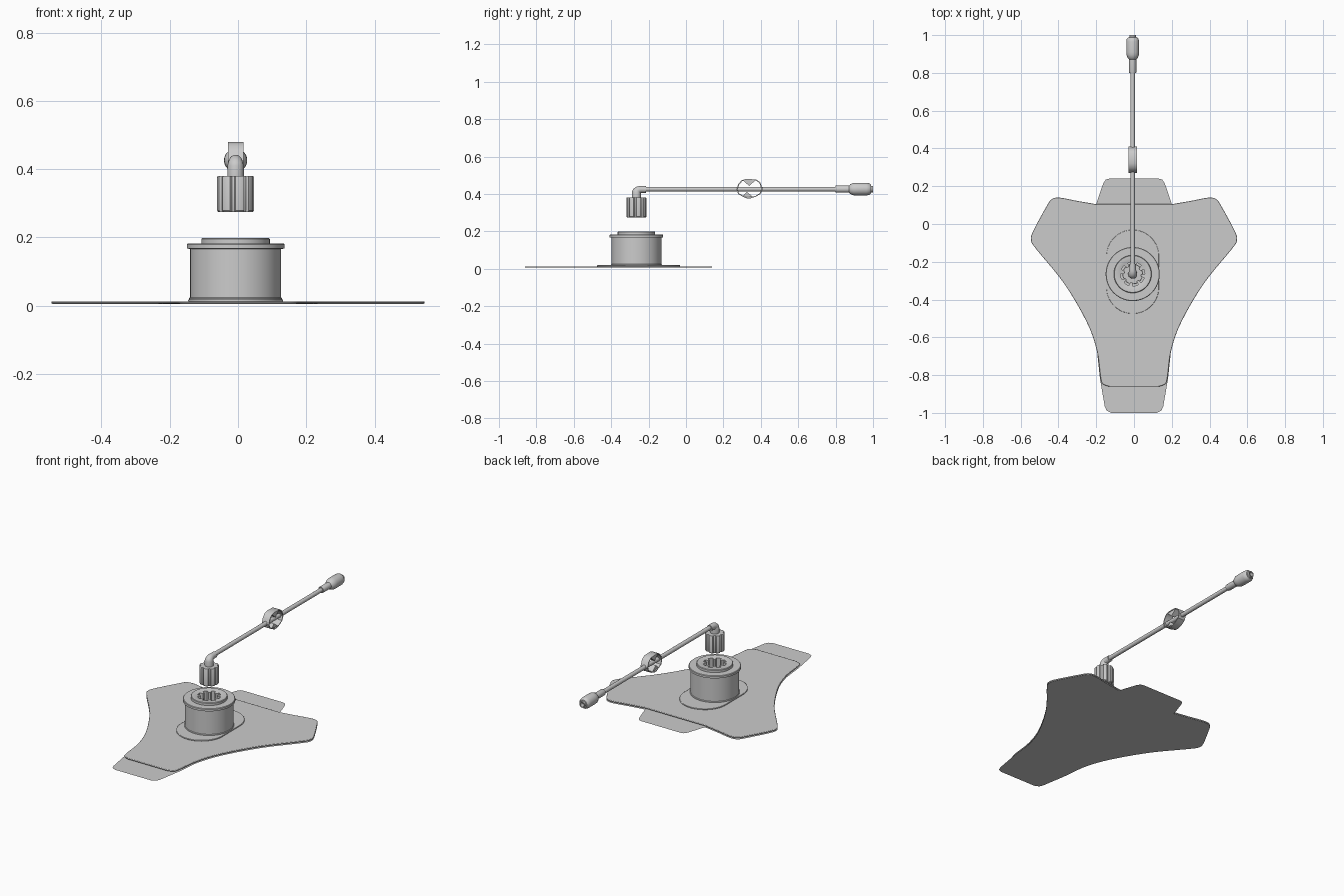
import bpy, bmesh, math
from mathutils import Vector

if "Cube" in bpy.data.objects:
    bpy.data.objects.remove(bpy.data.objects["Cube"])

CX, CY, TZ = -0.007, -0.265, 0.426   # hub centre and tube height


def finish(name, bm, bevel=0):
    bmesh.ops.remove_doubles(bm, verts=bm.verts, dist=1e-6)
    if any(len(e.link_faces) == 2 for e in bm.edges):
        bmesh.ops.recalc_face_normals(bm, faces=bm.faces)
    me = bpy.data.meshes.new(name)
    bm.to_mesh(me)
    bm.free()
    ob = bpy.data.objects.new(name, me)
    bpy.context.collection.objects.link(ob)
    if bevel:
        m = ob.modifiers.new("bevel", 'BEVEL')
        m.width, m.segments, m.limit_method = bevel, 2, 'ANGLE'
        m.angle_limit = math.radians(60)
    bpy.ops.object.select_all(action='DESELECT')
    ob.select_set(True)
    bpy.context.view_layer.objects.active = ob
    bpy.ops.object.shade_smooth_by_angle(angle=math.radians(35))
    return ob


def loft(name, rings, bevel=0):
    """Skin equal-length point rings and cap both ends."""
    bm = bmesh.new()
    vs = [[bm.verts.new(p) for p in r] for r in rings]
    n = len(rings[0])
    for a, b in zip(vs, vs[1:]):
        for i in range(n):
            j = (i + 1) % n
            bm.faces.new((a[i], a[j], b[j], b[i]))
    bm.faces.new(vs[0][::-1])
    bm.faces.new(vs[-1])
    return finish(name, bm, bevel)


def prism(name, outline, z0, z1, bevel=0):
    return loft(name, [[(x, y, z) for x, y in outline] for z in (z0, z1)], bevel)


def turned(name, profile, n=64, axis='Z', teeth=8):
    """Profile of (radius, height[, groove radius]); grooves make a splined ring."""
    rings = []
    for r, h, *g in profile:
        ring = []
        for i in range(n):
            a = 2 * math.pi * i / n
            rr = g[0] if g and (i * teeth / n) % 1 >= 0.6 else r
            c, s = rr * math.cos(a), rr * math.sin(a)
            ring.append((CX + c, CY + s, h) if axis == 'Z' else (CX + c, h, TZ + s))
        rings.append(ring)
    return loft(name, rings)


def smooth(pts, steps=5):
    """Catmull-Rom curve through an open list of points."""
    p = [Vector(q) for q in pts]
    p = [p[0]] + p + [p[-1]]
    out = []
    for a, b, c, d in zip(p, p[1:], p[2:], p[3:]):
        for k in range(steps):
            t = k / steps
            out.append(0.5 * (2 * b + (c - a) * t + (2 * a - 5 * b + 4 * c - d) * t * t
                              + (3 * b - a - 3 * c + d) * t ** 3))
    return [tuple(q) for q in out] + [tuple(pts[-1])]


def mirrored(half):
    return half + [(-x, y) for x, y in reversed(half) if abs(x) > 1e-5]


# adhesive pad: three lobes with concave sides
half = smooth([(0.2, 0.105), (0.3, 0.122), (0.39, 0.139), (0.435, 0.132), (0.465, 0.09),
               (0.535, -0.04), (0.545, -0.085), (0.52, -0.13), (0.37, -0.315), (0.25, -0.52),
               (0.197, -0.67), (0.178, -0.81), (0.165, -0.847), (0.13, -0.861)])
pad = mirrored(half)
prism("adhesive_pad", pad, 0.006, 0.013, 0.003)

# thin release liner with a pull tab at each end
back_tab = [(0.0, 0.24), (0.13, 0.24), (0.15, 0.235), (0.163, 0.215), (0.2, 0.105)]
front_tab = [(0.18, -0.82), (0.155, -0.965), (0.145, -0.988), (0.12, -1.0), (0.0, -1.0)]
inner = [p for p in half if -0.8 < p[1] and p[0] > 0.2] + [(0.195, -0.68)]
bm = bmesh.new()
bm.faces.new([bm.verts.new((x, y, 0)) for x, y in mirrored(back_tab + inner + front_tab)][::-1])
finish("release_liner", bm)

# oval foot of the hub
foot = []
for i in range(48):
    a = 2 * math.pi * (i + 0.5) / 48
    foot.append((CX + 0.139 * math.cos(a),
                 -0.253 + 0.139 * math.sin(a) + math.copysign(0.083, math.sin(a))))
prism("hub_foot", foot, 0.012, 0.019, 0.002)

# hub body with a flange, a raised collar and a splined socket
turned("hub", [(0.136, 0.012), (0.136, 0.022), (0.133, 0.025), (0.133, 0.166), (0.143, 0.168),
               (0.143, 0.18), (0.14, 0.183), (0.1, 0.183), (0.1, 0.196), (0.097, 0.199),
               (0.072, 0.199), (0.066, 0.196), (0.064, 0.196, 0.044), (0.064, 0.09, 0.044)], n=80)

# splined plug hanging above the socket
turned("splined_plug", [(0.051, 0.275, 0.044), (0.054, 0.279, 0.046),
                        (0.054, 0.376, 0.046), (0.052, 0.38, 0.045)], n=80)

# elbow fitting: mitred sweep from vertical to horizontal
path = [((CY, 0.378), 0), ((CY, 0.41), 0)]
path += [((CY + 0.026 * (1 - math.cos(a)), 0.4 + 0.01 + 0.014 * math.sin(a)), a)
         for a in [math.pi / 2 * k / 6 for k in range(1, 7)]]
path += [((-0.213, 0.424), math.pi / 2)]
rings = []
for (y, z), a in path:
    r = 0.024 - 0.006 * a / (math.pi / 2)
    rings.append([(CX + r * math.cos(t), y + r * math.sin(t) * math.cos(a),
                   z - r * math.sin(t) * math.sin(a))
                  for t in [2 * math.pi * i / 32 for i in range(32)]])
loft("elbow", rings)

# long tube and its end connector
turned("tube", [(0.0125, -0.24), (0.0125, 0.82)], n=24, axis='Y')
turned("end_connector", [(0.018, 0.8), (0.019, 0.803), (0.019, 0.872), (0.026, 0.878),
                         (0.033, 0.895), (0.034, 0.91), (0.034, 0.965), (0.031, 0.98),
                         (0.024, 0.988), (0.018, 0.989), (0.018, 1.0), (0.012, 1.0),
                         (0.012, 0.975)], n=32, axis='Y')

# pinch clamp: bent strap loop around the tube with two jaws
X0, X1 = CX - 0.023, CX + 0.023
loop = [(0.27, 0.425), (0.279, 0.452), (0.296, 0.472), (0.32, 0.48), (0.375, 0.478),
        (0.397, 0.462), (0.41, 0.428), (0.4, 0.402), (0.375, 0.386), (0.345, 0.376),
        (0.325, 0.376), (0.3, 0.388), (0.278, 0.4)]
c = Vector((0.34, 0.428))
small = [tuple(c + (Vector(p) - c) * 0.91) for p in loop]
bm = bmesh.new()
sets = [[bm.verts.new((x, *p)) for p in pts]
        for x, pts in ((X0, loop), (X1, loop), (X1, small), (X0, small))]
for k in range(4):
    a, b = sets[k], sets[(k + 1) % 4]
    for i in range(len(loop)):
        j = (i + 1) % len(loop)
        bm.faces.new((a[i], a[j], b[j], b[i]))
finish("clamp_strap", bm)
for name, tri in (("upper_jaw", [(0.303, 0.474), (0.372, 0.474), (0.338, 0.443)]),
                  ("lower_jaw", [(0.303, 0.389), (0.36, 0.383), (0.325, 0.411)])):
    loft(name, [[(x, *p) for p in tri] for x in (X0 + 0.003, X1 - 0.003)])
